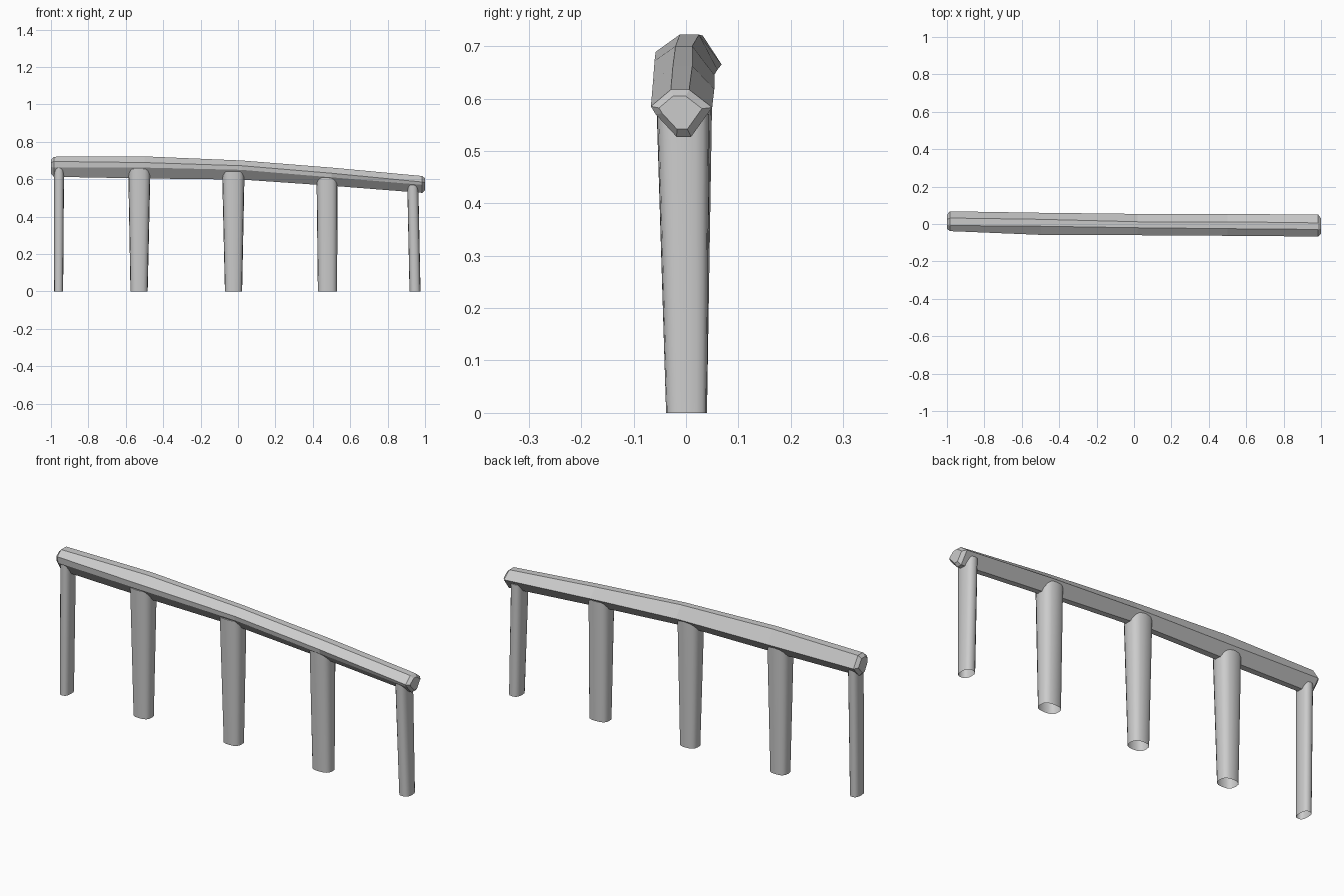
import bpy, bmesh
from math import cos, sin, pi, radians, copysign

if "Cube" in bpy.data.objects:
    bpy.data.objects.remove(bpy.data.objects["Cube"])


def loft(name, rings, cap_start, cap_end):
    """Join equal-sized rings of points into one faceted skin."""
    bm = bmesh.new()
    loops = [[bm.verts.new(p) for p in r] for r in rings]
    n = len(rings[0])
    for a, b in zip(loops, loops[1:]):
        for i in range(n):
            j = (i + 1) % n
            bm.faces.new((a[i], a[j], b[j], b[i]))
    if cap_start:
        bm.faces.new(loops[0][::-1])
    if cap_end:
        bm.faces.new(loops[-1])
    bmesh.ops.recalc_face_normals(bm, faces=bm.faces[:])
    me = bpy.data.meshes.new(name)
    bm.to_mesh(me)
    bm.free()
    ob = bpy.data.objects.new(name, me)
    bpy.context.collection.objects.link(ob)
    return ob


# Rough-hewn rail: (x, cross-section as y, z), slightly bent and twisted
stations = [
    (-.985, [(-.008, .72), (-.038, .695), (-.034, .663), (-.005, .613), (.022, .613), (.068, .665), (.032, .72)]),
    (-.50, [(-.012, .722), (-.058, .689), (-.056, .662), (-.012, .604), (.02, .604), (.06, .655), (.025, .722)]),
    (.02, [(-.02, .70), (-.06, .672), (-.057, .65), (-.015, .598), (.015, .598), (.054, .645), (.012, .70)]),
    (.50, [(-.025, .662), (-.063, .632), (-.059, .61), (-.016, .565), (.012, .565), (.054, .618), (.012, .662)]),
    (.985, [(-.029, .617), (-.067, .585), (-.058, .57), (-.018, .527), (.01, .527), (.05, .583), (.006, .617)]),
]


def end_ring(x, section, k=.7):
    cy = sum(p[0] for p in section) / len(section)
    cz = sum(p[1] for p in section) / len(section)
    return [(x, cy + (y - cy) * k, cz + (z - cz) * k) for y, z in section]


rings = [[(x, y, z) for y, z in s] for x, s in stations]
rings = [end_ring(-1, stations[0][1])] + rings + [end_ring(1, stations[-1][1])]
loft("top_rail", rings, True, True)


# Posts: rounded outline, wider towards the top, open underneath
def outline(x0, x1, y0, y1, z, n=16):
    soft = lambda t: copysign(abs(t) ** .75, t)
    return [((x0 + x1) / 2 + (x1 - x0) / 2 * soft(cos(2 * pi * i / n)),
             (y0 + y1) / 2 + (y1 - y0) / 2 * soft(sin(2 * pi * i / n)), z) for i in range(n)]


posts = [  # bottom x range, top x range, top y range, top z
    (-.983, -.935, -.984, -.93, -.034, .05, .66),
    (-.575, -.483, -.587, -.468, -.056, .05, .655),
    (-.07, .022, -.085, .035, -.056, .05, .64),
    (.427, .53, .42, .532, -.057, .05, .61),
    (.917, .976, .905, .964, -.055, .044, .57),
]
for i, (a, b, c, d, y0, y1, top) in enumerate(posts):
    ob = loft(f"post_{i + 1}", [outline(a, b, -.038, .04, 0), outline(c, d, y0, y1, top)], False, True)
    bpy.ops.object.select_all(action='DESELECT')
    ob.select_set(True)
    bpy.context.view_layer.objects.active = ob
    bpy.ops.object.shade_smooth_by_angle(angle=radians(40))
